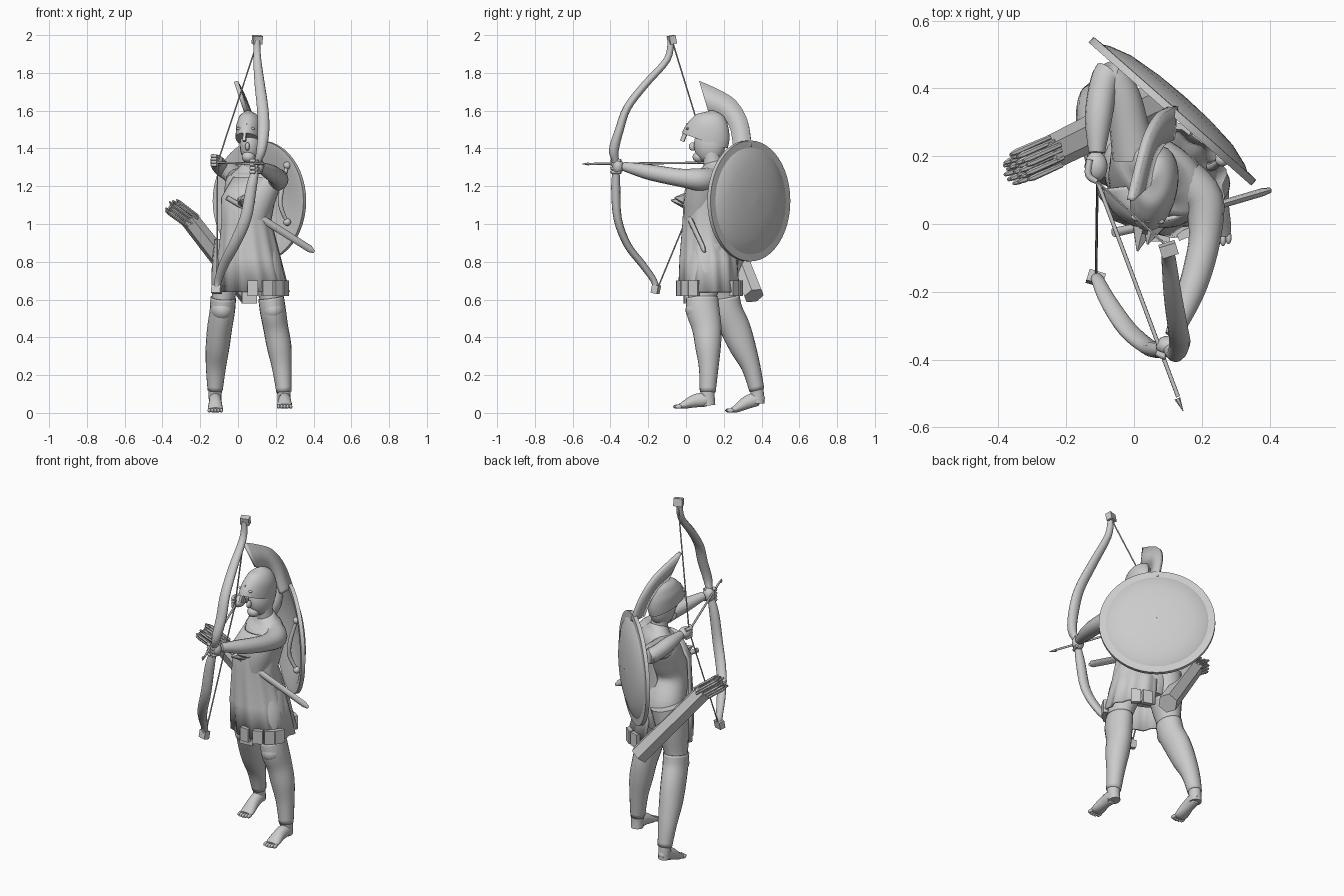
import bpy, bmesh, math, random
from mathutils import Vector, Matrix

random.seed(3)

def finish(name, bm, smooth=40):
    bmesh.ops.recalc_face_normals(bm, faces=bm.faces)
    me = bpy.data.meshes.new(name)
    bm.to_mesh(me)
    bm.free()
    ob = bpy.data.objects.new(name, me)
    bpy.context.collection.objects.link(ob)
    if smooth:
        me.shade_smooth()
        me.set_sharp_from_angle(angle=math.radians(smooth))
    return ob

def spline(pts, k):
    """Catmull-Rom samples through points of any dimension."""
    out = []
    for i in range(len(pts) - 1):
        p0, p1, p2, p3 = pts[max(i - 1, 0)], pts[i], pts[i + 1], pts[min(i + 2, len(pts) - 1)]
        for j in range(k):
            t = j / k
            out.append([.5 * (2*b + (c - a)*t + (2*a - 5*b + 4*c - d)*t*t + (3*b - a - 3*c + d)*t**3)
                        for a, b, c, d in zip(p0, p1, p2, p3)])
    return out + [list(pts[-1])]

def tube(name, pts, n=16, k=4, w=(1, 0, 0), caps=True, smooth=50):
    """Sweep an ellipse along points (x, y, z, a, b); a lies along w."""
    pts = [p if len(p) == 5 else (*p, p[3]) for p in pts]
    s = spline(pts, k) if k > 1 else pts
    bm, rings = bmesh.new(), []
    for i, p in enumerate(s):
        d = (Vector(s[min(i + 1, len(s) - 1)][:3]) - Vector(s[max(i - 1, 0)][:3])).normalized()
        u = Vector(w)
        u = (u - d * u.dot(d)).normalized()
        v = d.cross(u)
        rings.append([bm.verts.new(Vector(p[:3]) + u * p[3] * math.cos(2*math.pi*j/n)
                                   + v * p[4] * math.sin(2*math.pi*j/n)) for j in range(n)])
    for r, q in zip(rings, rings[1:]):
        for j in range(n):
            bm.faces.new((r[j], r[(j + 1) % n], q[(j + 1) % n], q[j]))
    if caps:
        bm.faces.new(rings[0])
        bm.faces.new(rings[-1])
    return finish(name, bm, smooth)

def ball(name, loc, size, rot=0):
    bm = bmesh.new()
    bmesh.ops.create_uvsphere(bm, u_segments=20, v_segments=12, radius=1)
    bm.transform(Matrix.Translation(loc) @ Matrix.Rotation(rot, 4, 'Z') @ Matrix.Diagonal((*size, 1)))
    return finish(name, bm)

def box(name, loc, size, rz=0, rx=0):
    bm = bmesh.new()
    bmesh.ops.create_cube(bm, size=1)
    bm.transform(Matrix.Translation(loc) @ Matrix.Rotation(rz, 4, 'Z') @ Matrix.Rotation(rx, 4, 'X')
                 @ Matrix.Diagonal((*size, 1)))
    return finish(name, bm, 0)

def solidify(ob, t):
    ob.modifiers.new('thickness', 'SOLIDIFY').thickness = t

# Torso, neck and head
tube('torso', [(.05, .16, .74, .11, .09), (.045, .155, .86, .15, .115), (.04, .1, 1.01, .125, .1),
               (.06, .115, 1.13, .15, .11), (.085, .15, 1.24, .165, .095), (.085, .15, 1.3, .09, .06),
               (.085, .145, 1.33, .045, .045)], 24, w=(.8, -.6, 0))
tube('neck', [(.085, .15, 1.27, .055), (.08, .14, 1.33, .048), (.075, .13, 1.42, .05)])
ball('head', (.07, .125, 1.42), (.06, .085, .1), -.2)
ball('chin', (.055, .07, 1.355), (.035, .035, .03))
ball('nose', (.05, .035, 1.41), (.012, .02, .022))

# Raised helmet, its mask sloping forward to a sharp lower rim
tube('helmet', [(.058, .1, 1.442, .068, .13), (.06, .112, 1.48, .069, .125), (.06, .125, 1.53, .066, .105),
                (.053, .135, 1.575, .045, .07), (.05, .137, 1.6, .008, .01)], 24, w=(.98, -.2, 0))
box('mask_ridge', (.037, -.002, 1.485), (.016, .022, .1), -.2, -.38)
for s in (-1, 1):
    ball('eye_hole_rim', (.04 + .03 * s, .014 - .004 * s, 1.505), (.02, .01, .008), -.2)

# Tall leaning crest
outer = spline([(.07, 1.755), (.16, 1.715), (.26, 1.655), (.325, 1.55), (.348, 1.41)], 5)
inner = spline([(.115, 1.605), (.14, 1.59), (.2, 1.56), (.235, 1.5), (.25, 1.41)], 5)
bm = bmesh.new()
lift = lambda p: bm.verts.new((-.01 - .3 * (p[1] - 1.755) + .1 * (p[0] - .08), p[0], p[1]))
a, b = [lift(p) for p in outer], [lift(p) for p in inner]
for i in range(len(a) - 1):
    bm.faces.new((a[i], a[i + 1], b[i + 1], b[i]))
crest = finish('helmet_crest', bm)
solidify(crest, .022)
crest.modifiers['thickness'].offset = 0

# Tunic, open over the right back and hip, with hanging strips at the hem
bm, rows, N = bmesh.new(), [], 52
for z, cx, cy, rx, ry, f in [(1.25, .09, .12, .115, .11, 0), (1.14, .055, .115, .145, .13, 0), (1.02, .045, .1, .132, .118, .001),
                             (.82, .06, .12, .165, .152, .005), (.64, .085, .125, .185, .162, .008)]:
    row = []
    for j in range(N):
        t = math.radians(185 + 265 * j / (N - 1))
        g = f * math.sin(j * 1.1)
        row.append(bm.verts.new((cx + (rx + g) * math.cos(t), cy + (ry + g) * math.sin(t), z)))
    rows.append(row)
for r, q in zip(rows, rows[1:]):
    for j in range(N - 1):
        bm.faces.new((r[j], r[j + 1], q[j + 1], q[j]))
solidify(finish('tunic', bm, 60), .012)
for d in (268, 292, 312, 330, 52, 72):
    t = math.radians(d)
    box('hem_strip', (.085 + .185 * math.cos(t), .125 + .165 * math.sin(t), .66), (.055, .025, .08), t + math.pi/2)
box('front_flap', (.06, .0, .61), (.08, .02, .06), .1)
for x, y, z in [(.01, -.08, 1.125), (.04, -.06, 1.14)]:
    tube('cloth_fold', [(x + .025, .02, z - .01, .05, .05), (x, y, z, .003, .003)], 6, 1, (0, 0, 1), smooth=0)

# Legs, greaves and feet
left = [(.175, .085, .61, .068, .085), (.185, .09, .54, .069, .088), (.2, .11, .45, .066, .078), (.218, .117, .35, .065, .068),
        (.232, .12, .24, .052, .052), (.243, .115, .11, .04, .042)]
right = [(-.078, .205, .61, .068, .08), (-.083, .22, .54, .067, .08), (-.097, .26, .45, .066, .08), (-.108, .3, .35, .063, .07),
         (-.117, .345, .24, .053, .05), (-.121, .375, .12, .04, .04)]
hips = {'left': [(.12, .12, .88, .09, .1), (.155, .1, .74, .085, .1)],
        'right': [(-.03, .22, .9, .095, .1), (-.055, .205, .76, .085, .1)]}
for side, shin in (('left', left), ('right', right)):
    low = shin[-1]
    leg = hips[side] + [(x, y, z, a * .9, b * .9) for x, y, z, a, b in shin]
    leg += [(low[0], low[1] + .005, low[2] - .07, .033, .036)]
    tube(side + '_leg', leg, 18)
    solidify(tube(side + '_greave', shin, 20, caps=False), .008)
    ball(side + '_knee_guard', (shin[1][0], shin[1][1] - .025, .545), (.06, .068, .06))
for side, x, y, z, up in (('left', .247, 0, .022, .02), ('right', -.12, .275, .002, .062)):
    tube(side + '_foot', [(x, y + .135, z + .025 + up * .6, .018, .015), (x, y + .11, z + .035 + up * .6, .032, .036),
                          (x, y + .05, z + .036 + up * .3, .034, .036), (x, y - .01, z + .02, .04, .021),
                          (x, y - .035, z + .014, .036, .012)], 14)
    for i in range(5):
        ball(side + '_toe', (x - .032 + .016 * i, y - .04 - .008 * math.sin(i * .8), z + .011), (.009, .02, .011))

# Arms and hands
tube('left_arm', [(.15, .13, 1.235, .065), (.205, .07, 1.235, .06), (.21, -.03, 1.245, .048), (.19, -.13, 1.262, .044),
                  (.16, -.22, 1.28, .039), (.115, -.33, 1.305, .024)])
tube('right_arm', [(.0, .2, 1.23, .065), (-.015, .29, 1.25, .058), (-.035, .38, 1.27, .052), (-.07, .445, 1.285, .045),
                   (-.092, .4, 1.3, .042), (-.105, .31, 1.32, .04), (-.11, .21, 1.335, .024)])
ball('left_hand', (.1, -.36, 1.305), (.036, .03, .04))
ball('right_hand', (-.112, .17, 1.335), (.034, .045, .032))
for i in range(4):
    z = 1.275 + .02 * i
    tube('left_finger', [(.12, -.345, z, .01), (.1, -.39, z, .01), (.065, -.38, z, .009)], 8)
    z = 1.312 + .016 * i
    tube('right_finger', [(-.13, .19, z, .01), (-.135, .145, z, .01), (-.11, .125, z, .008)], 8)

# Recurve bow, string and nocked arrow
tube('bow', [(.1, -.08, 1.97, .017), (.102, -.1, 1.87, .021, .018), (.115, -.215, 1.74, .027, .02), (.13, -.31, 1.617, .03, .021),
             (.135, -.352, 1.5, .031, .023), (.123, -.382, 1.39, .026, .026), (.1, -.37, 1.315, .018, .017),
             (.072, -.372, 1.2, .028, .024), (.04, -.362, 1.03, .031, .022), (-.02, -.31, .89, .03, .02),
             (-.075, -.23, .785, .026, .019), (-.105, -.17, .7, .02, .017), (-.11, -.16, .65, .017)], 12)
box('bow_tip_top', (.102, -.075, 1.975), (.05, .035, .045), .3, .2)
box('bow_tip_bottom', (-.113, -.16, .655), (.05, .035, .045), -.3, -.2)
nock = (-.108, .125, 1.325, .004)
tube('bow_string', [(.102, -.07, 1.96, .004), nock, (-.112, -.15, .66, .004)], 6, 1, (1, .3, .1))
tube('arrow_shaft', [nock[:3] + (.006,), (.13, -.51, 1.318, .006)], 8, 1)
tube('arrow_head', [(.128, -.515, 1.318, .009), (.145, -.552, 1.318, .001)], 6, 1)

# Hexagonal quiver with a dense bundle of arrows
top, end = Vector((-.265, .2, 1.035)), Vector((.06, .36, .62))
axis = (top - end).normalized()
tube('quiver', [(*end, .056), (*top, .05)], 6, 1, smooth=0)
side = axis.cross(Vector((0, 0, 1))).normalized()
other = axis.cross(side)
lean = Vector((-.75, -.33, .56)).normalized()
for i in range(28):
    r, t = .05 * math.sqrt((i + .5) / 28), i * 2.4
    o = top + side * r * math.cos(t) + other * r * math.sin(t)
    e = o + lean * random.uniform(.1, .125)
    tube('quiver_arrow', [(*(o - lean * .03), .007), (*(e - lean * .02), .009), (*e, .005)], 6, 1)

# Round shield slung behind the left shoulder
prof = [(.001, .05), (.1, .047), (.2, .036), (.265, .016), (.282, .006), (.32, .004), (.32, -.018), (.282, -.016),
        (.2, .014), (.1, .03), (.001, .034)]
n = Vector((.66, .75, 0)).normalized()
frame = Matrix.Translation((.118, .338, 1.122)) @ n.to_track_quat('Z', 'Y').to_matrix().to_4x4()
bm = bmesh.new()
rings = [[bm.verts.new(frame @ Vector((r * math.cos(j * math.pi/24), r * math.sin(j * math.pi/24), h)))
          for j in range(48)] for r, h in prof]
for p, q in zip(rings, rings[1:]):
    for j in range(48):
        bm.faces.new((p[j], p[(j + 1) % 48], q[(j + 1) % 48], q[j]))
finish('shield', bm, 25)
tube('shield_strap', [(.26, .19, 1.31, .009), (.235, .17, 1.2, .012), (.225, .17, 1.1, .012), (.26, .19, 1.01, .009)], 8)
for z in (1.31, 1.01):
    ball('strap_knob', (.26, .19, z), (.02, .02, .02))

# Sheathed short sword at the waist
tube('sword_sheath', [(.06, .0, 1.07, .02, .012), (.38, .094, .868, .019, .012), (.402, .1, .853, .008, .008)], 8, 1, (0, 0, 1))
tube('sword_grip', [(-.06, -.025, 1.14, .014), (.06, .0, 1.07, .012)], 8, 1, (0, 0, 1))
